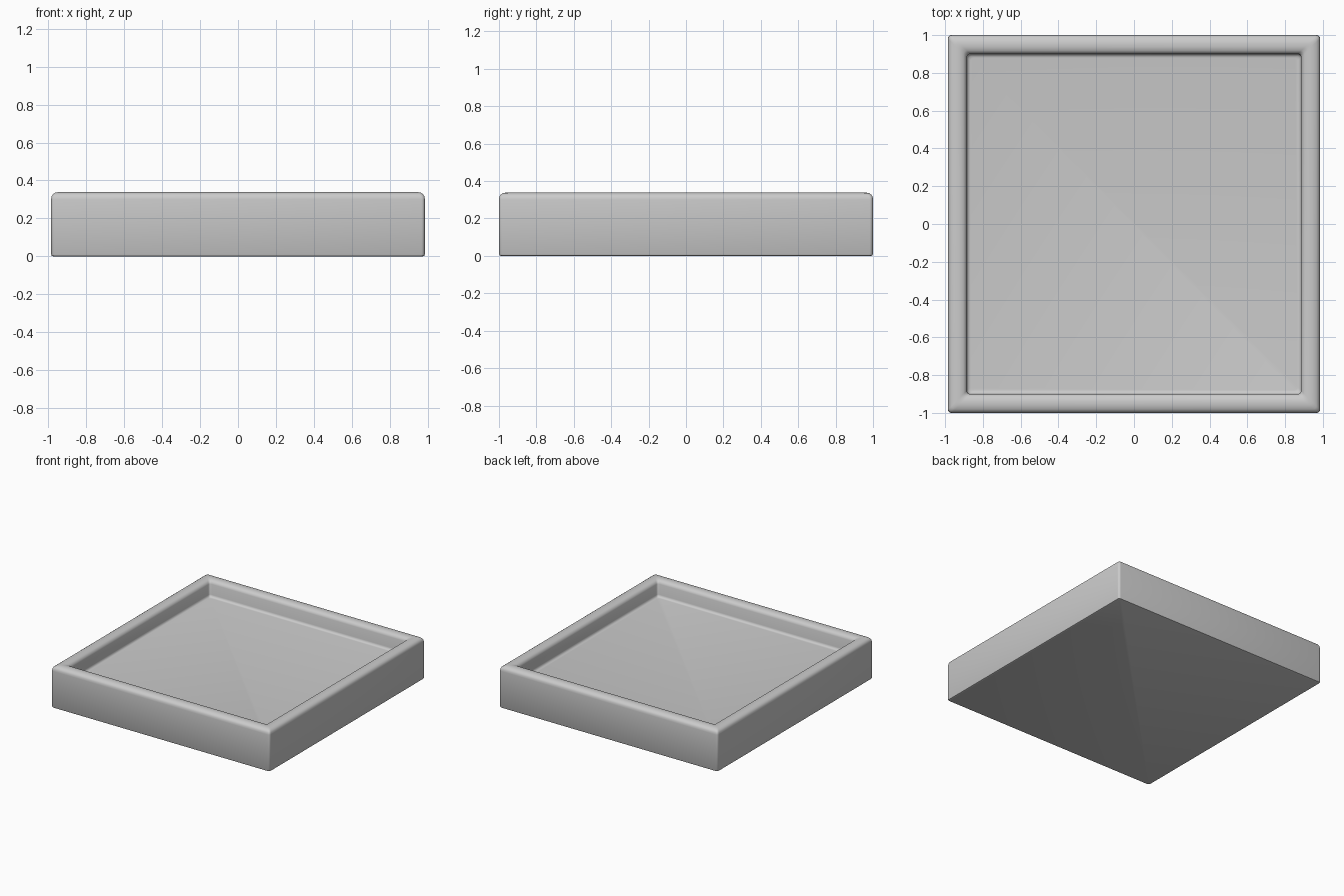
import bpy, bmesh, math

if "Cube" in bpy.data.objects:
    bpy.data.objects.remove(bpy.data.objects["Cube"])

HX, HY = 0.985, 1.0   # outer half sizes
SEG = 4               # steps per rounded corner

# wall cross-section: (inset from the outer face, height), bottom to inner floor
PROFILE = [(0.010, 0.0), (0.003, 0.003), (0.0, 0.010), (0.0, 0.30),
           (0.002, 0.315), (0.008, 0.326), (0.020, 0.335), (0.042, 0.34),
           (0.062, 0.34), (0.082, 0.335), (0.094, 0.325), (0.100, 0.31),
           (0.100, 0.225), (0.103, 0.214), (0.110, 0.207), (0.120, 0.205)]


def ring(bm, inset, z, r=0.018):
    """Rounded rectangle of vertices at one height."""
    hx, hy = HX - inset, HY - inset
    verts = []
    for k, (sx, sy) in enumerate([(1, 1), (-1, 1), (-1, -1), (1, -1)]):
        for i in range(SEG + 1):
            a = math.pi / 2 * (k + i / SEG)
            verts.append(bm.verts.new((sx * (hx - r) + r * math.cos(a),
                                       sy * (hy - r) + r * math.sin(a), z)))
    return verts


# tray: rounded-rectangle rings skinned up the outside, over the rim and down
bm = bmesh.new()
rings = [ring(bm, d, z) for d, z in PROFILE]
for a, b in zip(rings, rings[1:]):
    n = len(a)
    for i in range(n):
        j = (i + 1) % n
        bm.faces.new((a[i], a[j], b[j], b[i]))
bm.faces.new(rings[0][::-1])   # underside
bm.faces.new(rings[-1])        # recessed floor
bmesh.ops.recalc_face_normals(bm, faces=bm.faces)

mesh = bpy.data.meshes.new("tray")
bm.to_mesh(mesh)
bm.free()
tray = bpy.data.objects.new("tray", mesh)
bpy.context.collection.objects.link(tray)
bpy.context.view_layer.objects.active = tray
tray.select_set(True)
bpy.ops.object.shade_smooth_by_angle(angle=math.radians(40))
